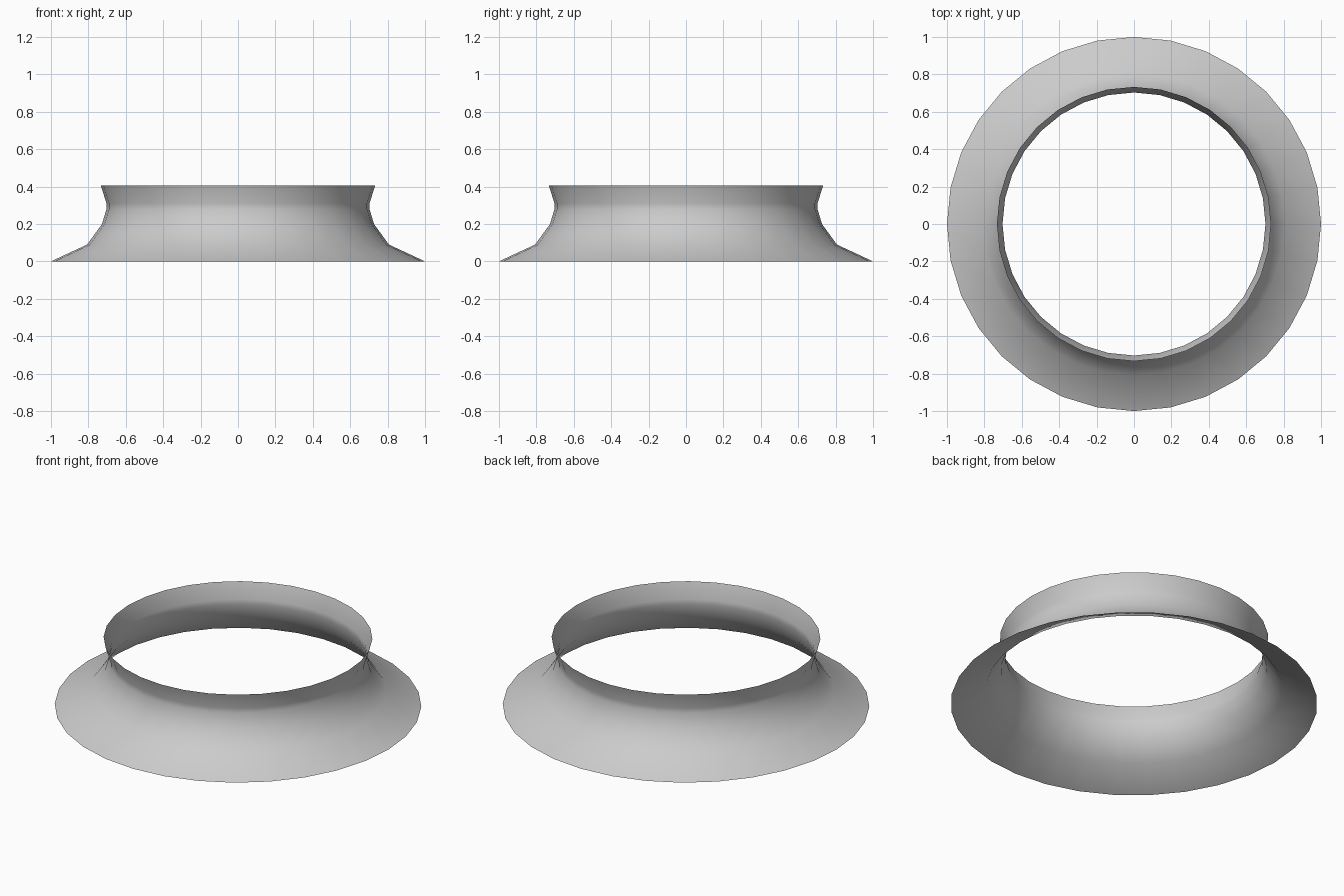
import bpy, bmesh
from math import cos, sin, tau

if "Cube" in bpy.data.objects:
    bpy.data.objects.remove(bpy.data.objects["Cube"])

SIDES = 32
# Flared collar profile: (radius, height)
PROFILE = [(1.0, 0.0), (0.807, 0.09), (0.727, 0.20), (0.703, 0.28), (0.703, 0.31), (0.733, 0.405)]

# Open ring made by turning the profile around z
bm = bmesh.new()
rings = [[bm.verts.new((r * cos(tau * i / SIDES), r * sin(tau * i / SIDES), z))
          for i in range(SIDES)] for r, z in PROFILE]
for low, high in zip(rings, rings[1:]):
    for i in range(SIDES):
        j = (i + 1) % SIDES
        bm.faces.new((low[i], low[j], high[j], high[i])).smooth = True

mesh = bpy.data.meshes.new("flared_collar")
bm.to_mesh(mesh)
bm.free()
collar = bpy.data.objects.new("flared_collar", mesh)
bpy.context.collection.objects.link(collar)
